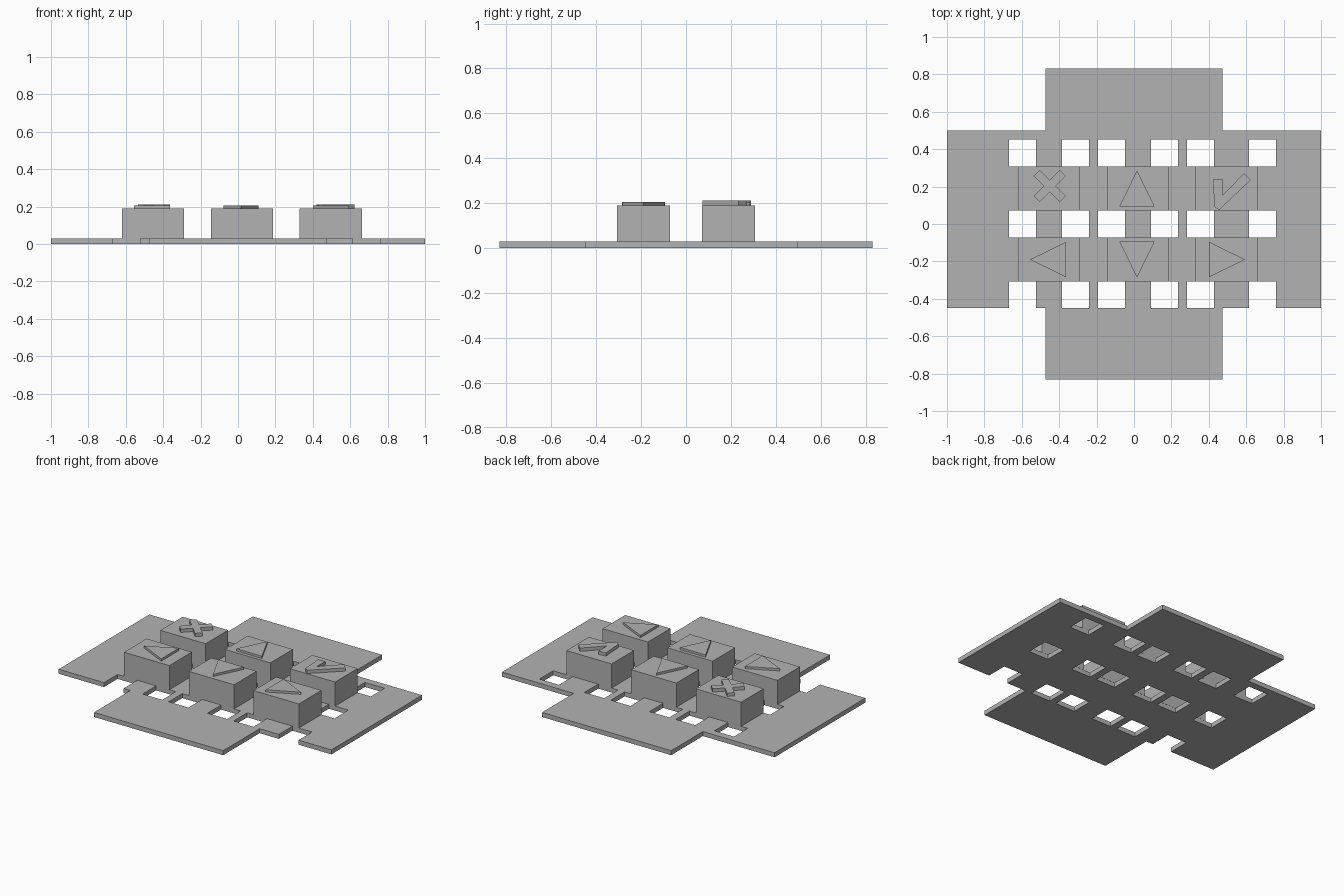
import bpy
import bmesh
from math import radians
from mathutils import Matrix, Vector

cube = bpy.data.objects.get("Cube")
if cube:
    bpy.data.objects.remove(cube, do_unlink=True)

PLATE_TOP, BUTTON_TOP = 0.03, 0.19
LOW, HIGH = 0.205, 0.212

grey = bpy.data.materials.new("plain_grey")
grey.use_nodes = True
colour = (0.45, 0.45, 0.45, 1)
grey.diffuse_color = colour
grey.node_tree.nodes["Principled BSDF"].inputs["Base Color"].default_value = colour


def finish(name, bm):
    bmesh.ops.recalc_face_normals(bm, faces=bm.faces)
    mesh = bpy.data.meshes.new(name)
    bm.to_mesh(mesh)
    bm.free()
    mesh.materials.append(grey)
    obj = bpy.data.objects.new(name, mesh)
    bpy.context.collection.objects.link(obj)
    return obj


def raise_faces(bm, height):
    new = bmesh.ops.extrude_face_region(bm, geom=bm.faces[:])["geom"]
    verts = [v for v in new if isinstance(v, bmesh.types.BMVert)]
    bmesh.ops.translate(bm, verts=verts, vec=(0, 0, height))


def prism(name, outline, bottom, top):
    bm = bmesh.new()
    bm.faces.new([bm.verts.new((x, y, bottom)) for x, y in outline])
    raise_faces(bm, top - bottom)
    return finish(name, bm)


# Base plate: a cross with rows of square holes, filled cell by cell
hole_x = [(-0.668, -0.524), (-0.385, -0.241), (-0.193, -0.048),
          (0.091, 0.235), (0.283, 0.428), (0.615, 0.759)]
hole_y = [(-0.45, -0.308), (-0.073, 0.073), (0.308, 0.452)]
wing_y, tab_x, tab_y = (-0.45, 0.5), 0.474, 0.832
xs = sorted({-1, 1, -tab_x, tab_x, *(x for pair in hole_x for x in pair)})
ys = sorted({-tab_y, tab_y, *wing_y, *(y for pair in hole_y for y in pair)})


def inside(value, spans):
    return any(a < value < b for a, b in spans)


bm = bmesh.new()
corners = {}


def corner(x, y):
    if (x, y) not in corners:
        corners[x, y] = bm.verts.new((x, y, 0))
    return corners[x, y]


for x0, x1 in zip(xs, xs[1:]):
    for y0, y1 in zip(ys, ys[1:]):
        cx, cy = (x0 + x1) / 2, (y0 + y1) / 2
        solid = abs(cx) < tab_x or inside(cy, [wing_y])
        if solid and not (inside(cx, hole_x) and inside(cy, hole_y)):
            bm.faces.new([corner(x0, y0), corner(x1, y0),
                          corner(x1, y1), corner(x0, y1)])
raise_faces(bm, PLATE_TOP)
finish("base_plate", bm)

# Six block buttons in two rows
columns = {"right": -0.454, "middle": 0.021, "left": 0.496}
rows = {"front": -0.19, "back": 0.19}
for row, y in rows.items():
    for column, x in columns.items():
        w, d = 0.166, 0.118
        prism(f"{row}_{column}_button",
              [(x - w, y - d), (x + w, y - d), (x + w, y + d), (x - w, y + d)],
              PLATE_TOP, BUTTON_TOP)


# Arrow triangles, pointing up before they are turned
def arrow(name, x, y, angle):
    turn = Matrix.Rotation(radians(angle), 2)
    points = [turn @ Vector(p) for p in [(-0.094, -0.096), (0.094, -0.096), (0, 0.096)]]
    prism(name, [(x + p.x, y + p.y) for p in points], BUTTON_TOP, LOW)


arrow("up_arrow", 0.016, rows["back"], 0)
arrow("down_arrow", 0.016, rows["front"], 180)
arrow("left_pointing_arrow", -0.46, rows["front"], 90)
arrow("right_pointing_arrow", 0.498, rows["front"], -90)

# Cross mark: one arm outline repeated by quarter turns
arm, half = 0.098, 0.023
outline = []
for quarter in range(4):
    turn = Matrix.Rotation(radians(45 + 90 * quarter), 2)
    for p in [(arm, -half), (arm, half), (half, half)]:
        q = turn @ Vector(p)
        outline.append((q.x - 0.45, q.y + 0.203))
prism("cross_mark", outline, BUTTON_TOP, HIGH)

# Tick mark
prism("tick_mark",
      [(0.421, 0.238), (0.431, 0.092), (0.454, 0.074), (0.624, 0.235),
       (0.588, 0.271), (0.472, 0.152), (0.472, 0.241)],
      BUTTON_TOP, HIGH)
